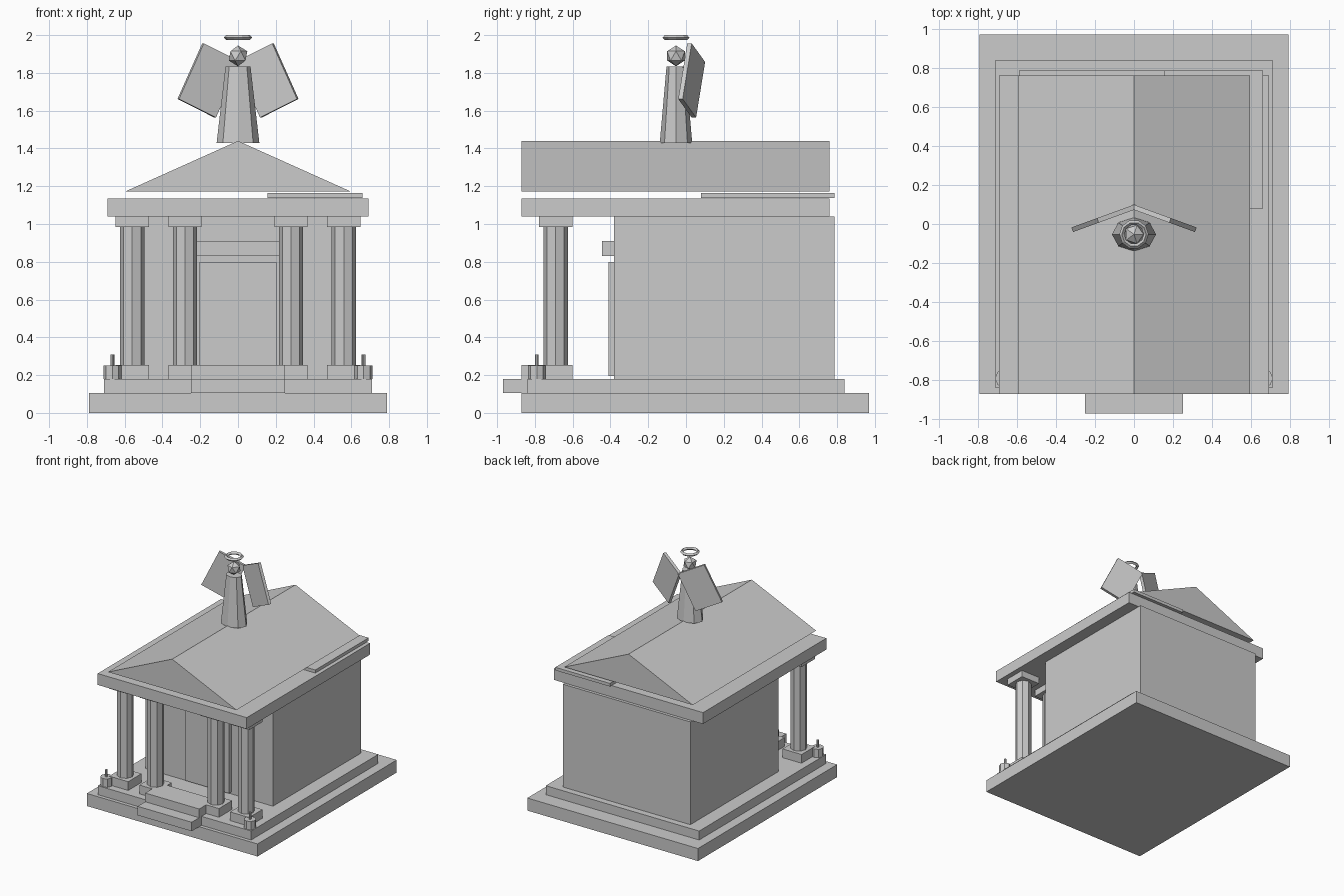
import bpy, bmesh
from math import radians, pi
from mathutils import Matrix

if "Cube" in bpy.data.objects:
    bpy.data.objects.remove(bpy.data.objects["Cube"])


def add_object(name, bm):
    bmesh.ops.recalc_face_normals(bm, faces=bm.faces)
    mesh = bpy.data.meshes.new(name)
    bm.to_mesh(mesh)
    bm.free()
    ob = bpy.data.objects.new(name, mesh)
    bpy.context.collection.objects.link(ob)
    return ob


def box(name, x, y, z):
    """Box from (min, max) ranges."""
    bm = bmesh.new()
    bmesh.ops.create_cube(bm, size=1)
    for v in bm.verts:
        v.co = [r[0] + (c + 0.5) * (r[1] - r[0]) for c, r in zip(v.co, (x, y, z))]
    return add_object(name, bm)


def prism(name, x, y, z, r1, r2, sides=8, flat=1.0):
    """Upright faceted cylinder or cone; z is a (min, max) range."""
    bm = bmesh.new()
    bmesh.ops.create_cone(bm, cap_ends=True, segments=sides, radius1=r1,
                          radius2=r2, depth=z[1] - z[0])
    bmesh.ops.scale(bm, vec=(1, flat, 1), verts=bm.verts)
    bmesh.ops.translate(bm, vec=(x, y, sum(z) / 2), verts=bm.verts)
    return add_object(name, bm)


# Plinth and steps
box("lower_plinth", (-0.79, 0.79), (-0.87, 0.97), (0, 0.105))
box("upper_plinth", (-0.71, 0.71), (-0.84, 0.84), (0.105, 0.18))
box("lower_step", (-0.25, 0.25), (-0.97, -0.77), (0.105, 0.18))
box("upper_step", (-0.25, 0.25), (-0.87, -0.66), (0.18, 0.253))

# Chamber, door and lintel
box("chamber", (-0.59, 0.59), (-0.38, 0.785), (0.18, 1.04))
box("door", (-0.205, 0.205), (-0.41, -0.37), (0.195, 0.80))
box("lintel", (-0.26, 0.26), (-0.445, -0.37), (0.83, 0.91))

# Columns
CY = -0.69
for i, cx in enumerate((-0.56, -0.28, 0.28, 0.56), 1):
    sx, sy = (cx - 0.088, cx + 0.088), (CY - 0.088, CY + 0.088)
    box(f"column_base_{i}", sx, sy, (0.18, 0.253))
    prism(f"column_shaft_{i}", cx, CY, (0.253, 0.985), 0.064, 0.064)
    box(f"column_capital_{i}", sx, sy, (0.985, 1.04))

# Candle pots at the front corners
for side, s in (("left", -1), ("right", 1)):
    prism(f"pot_{side}", s * 0.665, -0.79, (0.18, 0.25), 0.047, 0.047)
    prism(f"candle_{side}", s * 0.665, -0.79, (0.25, 0.308), 0.01, 0.01)

# Entablature and loose slab
box("entablature", (-0.69, 0.69), (-0.87, 0.76), (1.04, 1.135))
box("loose_slab", (0.155, 0.66), (0.08, 0.785), (1.137, 1.163))

# Gabled roof, extruded from a triangle
bm = bmesh.new()
tri = bm.faces.new([bm.verts.new(p) for p in
                    ((-0.595, -0.87, 1.173), (0.595, -0.87, 1.173), (0, -0.87, 1.44))])
ext = bmesh.ops.extrude_face_region(bm, geom=[tri], use_keep_orig=True)
bmesh.ops.translate(bm, vec=(0, 1.63, 0),
                    verts=[g for g in ext["geom"] if isinstance(g, bmesh.types.BMVert)])
add_object("roof", bm)

# Statue: robe, head, halo
SY = -0.053
prism("statue_robe", 0, SY, (1.43, 1.835), 0.113, 0.066, 8, 0.76)
bm = bmesh.new()
bmesh.ops.create_icosphere(bm, subdivisions=1, radius=0.055)
bmesh.ops.translate(bm, vec=(0, SY, 1.89), verts=bm.verts)
add_object("statue_head", bm)
bpy.ops.mesh.primitive_torus_add(major_segments=10, minor_segments=4,
                                 major_radius=0.062, minor_radius=0.013,
                                 location=(0, SY, 1.987))
bpy.context.object.name = "halo"

# Wings: tilted, swept-back slabs
for side, s in (("left", -1), ("right", 1)):
    wing = box(f"wing_{side}", (-0.115, 0.115), (-0.0125, 0.0125), (-0.163, 0.163))
    wing.location = (s * 0.153, 0.03, 1.76)
    wing.rotation_euler = (0, -s * radians(25.4), -s * radians(20))
